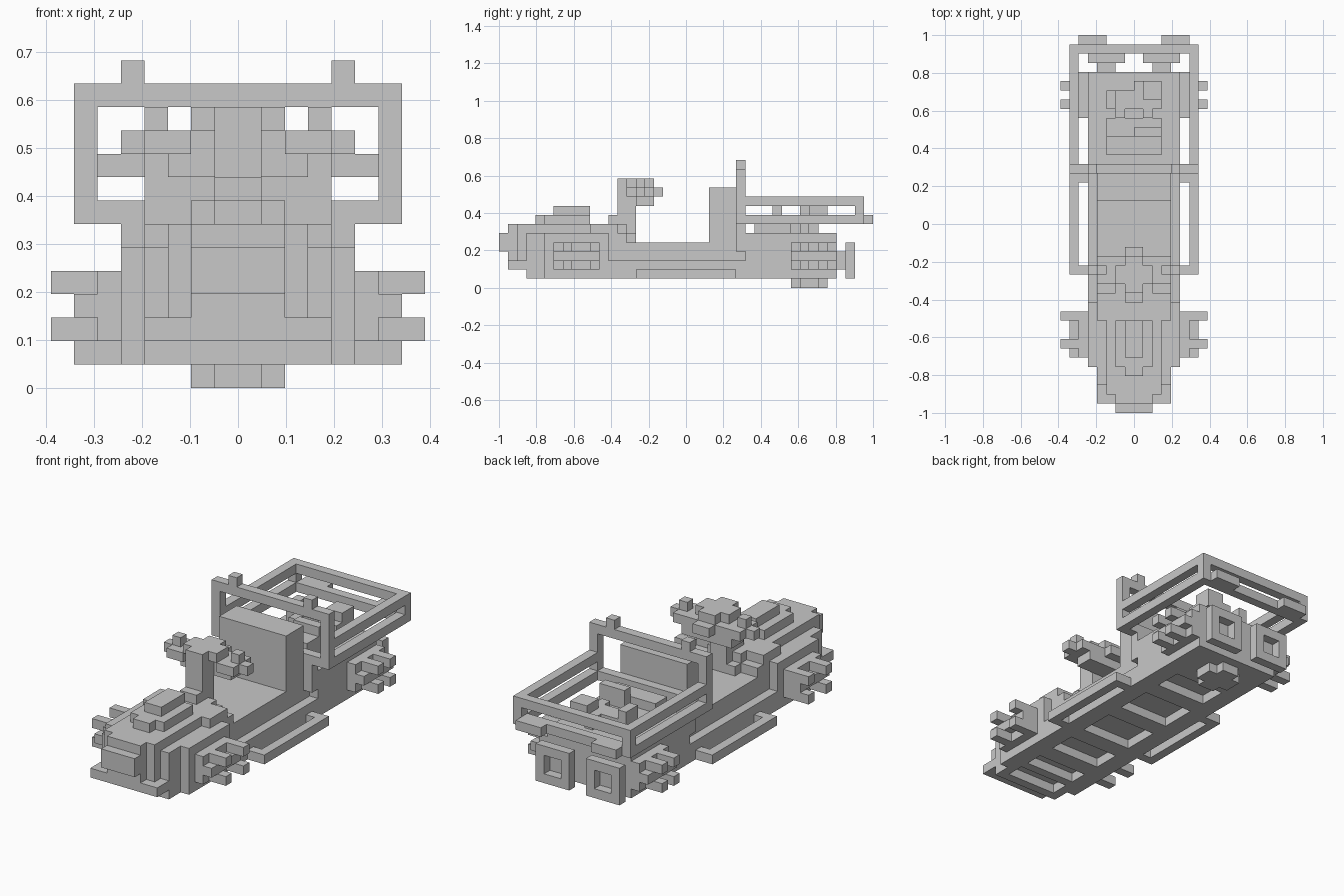
import bpy
import bmesh
from mathutils import Vector

default_cube = bpy.data.objects.get("Cube")
if default_cube:
    bpy.data.objects.remove(default_cube, do_unlink=True)

LENGTH = 41             # block count along the vehicle
UNIT = 2 / LENGTH       # size of one block
cells = {}              # occupied block -> part name


def block(part, x_range, y_range, z_range):
    """Fill a box of blocks for one part."""
    for x in range(*x_range):
        for y in range(*y_range):
            for z in range(*z_range):
                cells.setdefault((x, y, z), part)


def centred(part, half_width, y_range, z_range):
    """Box that straddles the centre line."""
    block(part, (-half_width, half_width), y_range, z_range)


def pair(part, x_range, y_range, z_range):
    """Box on the left side with its mirror on the right."""
    block(part, x_range, y_range, z_range)
    block(part, (-x_range[1], -x_range[0]), y_range, z_range)


def carve(half_width, y_range, z_range):
    """Remove a box of blocks around the centre line."""
    for x in range(-half_width, half_width):
        for y in range(*y_range):
            for z in range(*z_range):
                cells.pop((x, y, z), None)


# Hull: wide sill, narrower middle, raised front and rear
centred("hull", 5, (5, 37), (1, 3))
centred("hull", 4, (3, 37), (1, 5))
centred("hull", 5, (5, 12), (3, 6))
centred("hull", 4, (12, 14), (5, 6))
centred("hull", 2, (14, 15), (5, 6))
centred("hull", 5, (27, 37), (3, 6))
centred("hull", 4, (23, 27), (5, 6))

# Underside pockets between the floor ribs
for start, end in ((4, 6), (7, 9), (11, 14), (16, 20), (22, 26), (28, 31)):
    carve(3, (start, end), (1, 2))
centred("underside_block", 1, (32, 36), (0, 1))
pair("underside_block", (1, 2), (33, 35), (0, 1))

# Nose: stepped grille with a lip under it
centred("front_lip", 4, (1, 3), (2, 3))
centred("nose", 2, (0, 1), (4, 6))
centred("nose", 2, (1, 3), (3, 7))
centred("nose", 3, (2, 4), (3, 7))
centred("nose", 4, (3, 5), (3, 6))

# Bonnet: three stacked tiers and a wider cowl
centred("bonnet", 3, (4, 10), (6, 7))
centred("bonnet", 4, (10, 13), (6, 7))
centred("bonnet", 2, (5, 10), (7, 8))
centred("bonnet", 1, (4, 5), (7, 8))
centred("bonnet", 1, (6, 10), (8, 9))

# Steering column, head and branching grips
centred("steering_column", 1, (12, 13), (7, 8))
centred("steering_column", 1, (13, 15), (6, 12))
centred("steering_column", 2, (13, 14), (6, 7))
centred("steering_head", 2, (14, 16), (11, 12))
centred("steering_head", 1, (15, 17), (9, 12))
centred("steering_head", 1, (17, 18), (10, 11))
pair("steering_grip", (1, 5), (15, 16), (10, 11))
pair("steering_grip", (1, 4), (16, 17), (10, 11))
pair("steering_grip", (2, 4), (14, 15), (10, 11))
pair("steering_grip", (3, 4), (15, 16), (11, 12))
pair("steering_grip", (1, 3), (15, 17), (9, 10))

# Seat back
centred("seat_back", 4, (23, 26), (5, 11))

# Side steps with end brackets
pair("side_step", (6, 7), (15, 26), (1, 2))
for bracket in (15, 25):
    pair("side_step", (5, 6), (bracket, bracket + 1), (1, 2))

# Roll hoop with two lamps on top
centred("roll_hoop", 5, (26, 27), (4, 7))
centred("roll_hoop", 7, (26, 27), (7, 8))
pair("roll_hoop", (6, 7), (26, 27), (8, 12))
centred("roll_hoop", 7, (26, 27), (12, 13))
pair("hoop_lamp", (4, 5), (26, 27), (13, 14))

# Rear cargo frame with tail blocks
for level in (7, 9):
    pair("cargo_rail", (6, 7), (27, 39), (level, level + 1))
    centred("cargo_rail", 7, (39, 40), (level, level + 1))
pair("cargo_rail", (6, 7), (39, 40), (8, 9))
pair("tail_block", (3, 6), (40, 41), (7, 8))

# Engine blocks on the rear deck
centred("engine", 3, (28, 32), (6, 7))
block("engine", (-3, 0), (28, 30), (7, 8))
block("engine", (0, 3), (28, 31), (7, 8))
block("engine", (0, 3), (30, 31), (8, 9))
pair("engine", (1, 2), (32, 34), (6, 8))
pair("engine", (2, 3), (33, 34), (6, 8))
block("engine", (-3, 0), (33, 35), (7, 8))
block("engine", (-3, -2), (33, 35), (8, 9))
block("engine", (1, 2), (34, 35), (6, 8))
block("engine", (0, 3), (33, 36), (7, 8))
block("engine", (1, 3), (34, 36), (8, 9))

# Square rear nozzles: short neck and hollow frame
pair("rear_nozzle", (2, 4), (37, 38), (2, 4))
for level in (1, 4):
    pair("rear_nozzle", (1, 5), (38, 39), (level, level + 1))
for side in (1, 4):
    pair("rear_nozzle", (side, side + 1), (38, 39), (2, 4))

# Side pods: hub slab, boss and four prongs each
for pod, prongs in ((6, (7, 10)), (32, (33, 35))):
    pair("side_pod", (5, 6), (pod, pod + 5), (2, 5))
    pair("side_pod", (6, 7), (pod, pod + 5), (3, 4))
    for prong in prongs:
        for level in (2, 4):
            pair("side_pod", (6, 8), (prong, prong + 1), (level, level + 1))

# One plain colour for everything
grey = bpy.data.materials.new("plain_grey")
grey.use_nodes = True
colour = (0.58, 0.58, 0.58, 1)
grey.diffuse_color = colour
grey.node_tree.nodes["Principled BSDF"].inputs["Base Color"].default_value = colour

AXES = [Vector((1, 0, 0)), Vector((0, 1, 0)), Vector((0, 0, 1))]
ORIGIN = Vector((0, -LENGTH / 2, 0))


def build_part(part):
    """Skin the outer faces of a part's blocks and merge flat areas."""
    bm = bmesh.new()
    for cell in [c for c, name in cells.items() if name == part]:
        corner = Vector(cell)
        for i, normal in enumerate(AXES):
            u, v = AXES[(i + 1) % 3], AXES[(i + 2) % 3]
            for sign in (-1, 1):
                if tuple(int(n) for n in corner + normal * sign) in cells:
                    continue
                base = corner + ORIGIN + (normal if sign > 0 else Vector())
                loop = [base, base + u, base + u + v, base + v]
                if sign < 0:
                    loop.reverse()
                bm.faces.new([bm.verts.new(p * UNIT) for p in loop])
    bmesh.ops.remove_doubles(bm, verts=bm.verts, dist=UNIT / 100)
    bmesh.ops.dissolve_limit(bm, angle_limit=0.01, verts=bm.verts, edges=bm.edges)
    mesh = bpy.data.meshes.new(part)
    bm.to_mesh(mesh)
    bm.free()
    mesh.materials.append(grey)
    bpy.context.collection.objects.link(bpy.data.objects.new(part, mesh))


for part_name in sorted(set(cells.values())):
    build_part(part_name)
